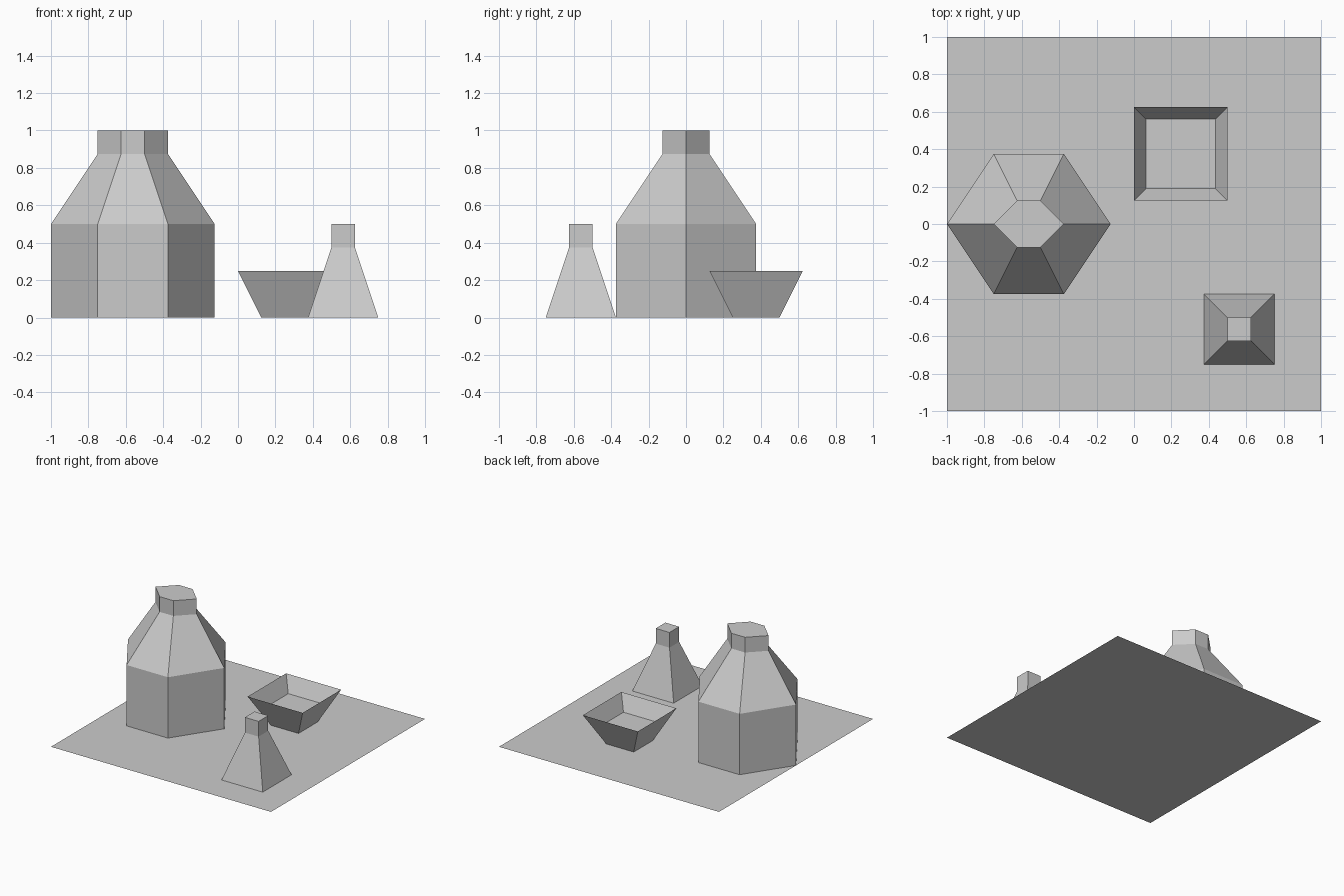
import bpy
import bmesh

default_cube = bpy.data.objects.get("Cube")
if default_cube:
    bpy.data.objects.remove(default_cube, do_unlink=True)

# One plain grey for everything
grey = bpy.data.materials.new("light_grey")
grey.use_nodes = True
colour = (0.6, 0.6, 0.6, 1)
grey.diffuse_color = colour
grey.node_tree.nodes["Principled BSDF"].inputs["Base Color"].default_value = colour


def square(half):
    return [(-half, -half), (half, -half), (half, half), (-half, half)]


def hexagon(tip, flat, depth):
    return [(-tip, 0), (-flat, -depth), (flat, -depth),
            (tip, 0), (flat, depth), (-flat, depth)]


def loft(name, centre, sections):
    """Skin a capped solid through (outline, height) sections."""
    bm = bmesh.new()
    rings = [[bm.verts.new((x, y, z)) for x, y in outline]
             for outline, z in sections]
    bm.faces.new(rings[0][::-1])
    for low, high in zip(rings, rings[1:]):
        count = len(low)
        for i in range(count):
            j = (i + 1) % count
            bm.faces.new((low[i], low[j], high[j], high[i]))
    bm.faces.new(rings[-1])
    mesh = bpy.data.meshes.new(name)
    bm.to_mesh(mesh)
    bm.free()
    mesh.materials.append(grey)
    obj = bpy.data.objects.new(name, mesh)
    obj.location = (*centre, 0)
    bpy.context.collection.objects.link(obj)
    return obj


# Flat sheet of ground
bpy.ops.mesh.primitive_plane_add(size=2)
ground = bpy.context.object
ground.name = "ground_sheet"
ground.data.materials.append(grey)

# Six-sided tower: straight body, sloped shoulder, short neck
body = hexagon(0.4375, 0.1875, 0.375)
neck = hexagon(0.1875, 0.0625, 0.125)
loft("hexagonal_tower", (-0.5625, 0),
     [(body, 0), (body, 0.5), (neck, 0.875), (neck, 1)])

# Small square spire with a cube tip
loft("square_spire", (0.5625, -0.5625),
     [(square(0.1875), 0), (square(0.0625), 0.375), (square(0.0625), 0.5)])

# Square bowl: flared outside, knife-edge rim, floor halfway down
loft("square_bowl", (0.25, 0.375),
     [(square(0.125), 0), (square(0.25), 0.25), (square(0.186), 0.125)])
